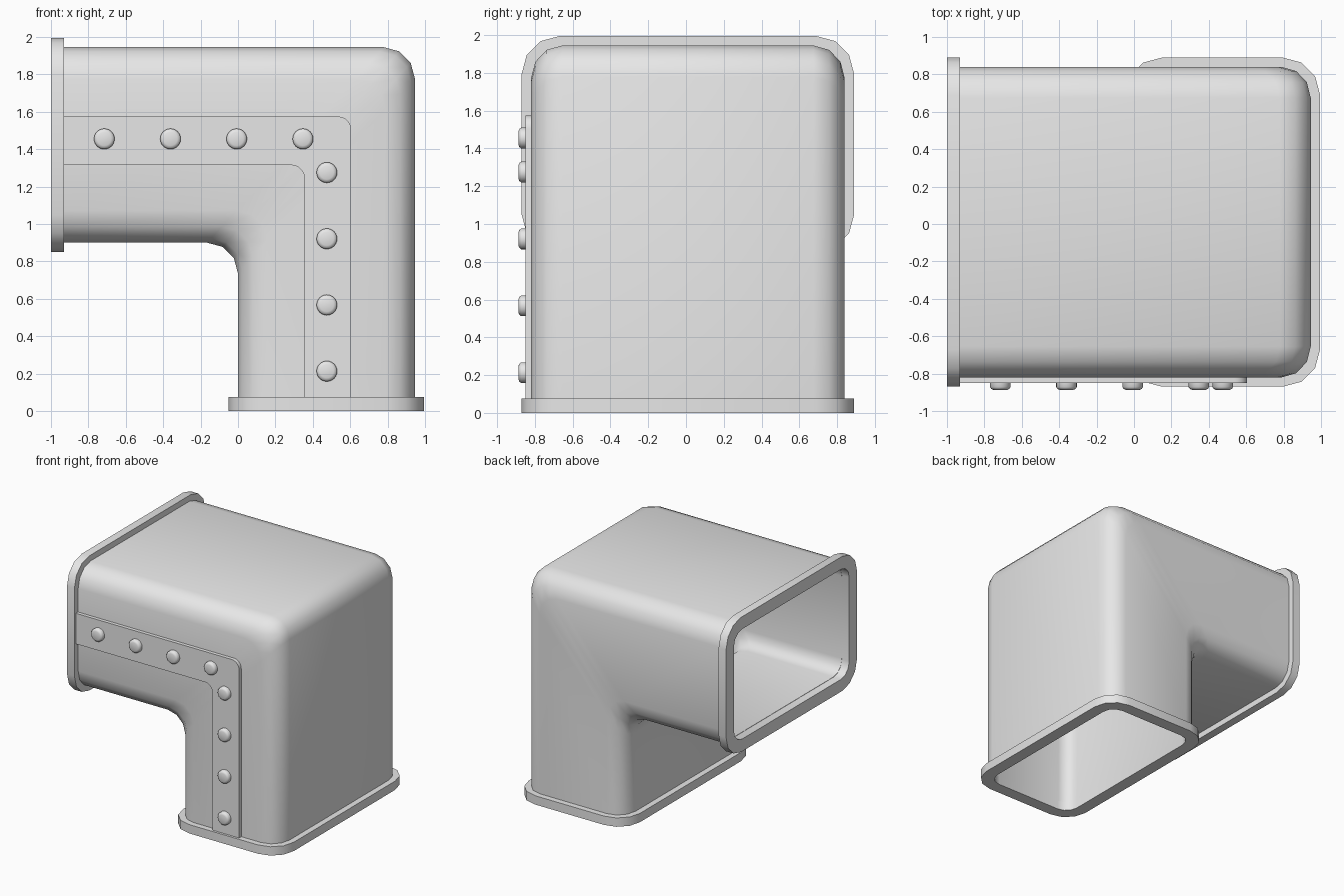
import bpy, bmesh, math
from mathutils import Vector

cube = bpy.data.objects.get("Cube")
if cube:
    bpy.data.objects.remove(cube, do_unlink=True)

steel = bpy.data.materials.new("light_grey_metal")
steel.use_nodes = True
GREY = (0.8, 0.8, 0.8, 1)
steel.diffuse_color = GREY
steel.node_tree.nodes["Principled BSDF"].inputs["Base Color"].default_value = GREY

Y_MID = 0.01      # middle of the duct's width
HALF = 0.83       # half of the duct's width
WALL = 0.055
BEND = 0.165      # radius of the bend and of the section corners
LIP = 0.05        # how far the flanges stand out


def finish(name, bm):
    bmesh.ops.recalc_face_normals(bm, faces=bm.faces)
    mesh = bpy.data.meshes.new(name)
    bm.to_mesh(mesh)
    bm.free()
    mesh.materials.append(steel)
    obj = bpy.data.objects.new(name, mesh)
    bpy.context.collection.objects.link(obj)
    bpy.ops.object.select_all(action='DESELECT')
    obj.select_set(True)
    bpy.context.view_layer.objects.active = obj
    bpy.ops.object.shade_smooth_by_angle(angle=math.radians(40))
    return obj


def loft(name, rings, closed):
    """Skin a row of point rings; close it on itself or cap its ends."""
    bm = bmesh.new()
    loops = [[bm.verts.new(p) for p in ring] for ring in rings]
    pairs = list(zip(loops, loops[1:]))
    if closed:
        pairs.append((loops[-1], loops[0]))
    for a, b in pairs:
        n = len(a)
        for i in range(n):
            j = (i + 1) % n
            bm.faces.new((a[i], a[j], b[j], b[i]))
    if not closed:
        bm.faces.new(loops[0])
        bm.faces.new(loops[-1])
    return finish(name, bm)


def arc(cx, cy, r, start, end, steps=3):
    for k in range(steps + 1):
        a = math.radians(start + (end - start) * k / steps)
        yield (cx + r * math.cos(a), cy + r * math.sin(a))


def rounded_rect(u0, u1, v0, v1, r):
    corners = ((u1 - r, v1 - r, 0), (u0 + r, v1 - r, 90),
               (u0 + r, v0 + r, 180), (u1 - r, v0 + r, 270))
    return [p for u, v, a in corners for p in arc(u, v, r, a, a + 90)]


# Elbow duct: sections spanned between the inside and outside of the bend
inside = [(-0.93, 0.9), *arc(-BEND, 0.9 - BEND, BEND, 90, 0), (0, 0.075)]
outside = [(-0.93, 1.945), *arc(0.945 - BEND, 1.945 - BEND, BEND, 90, 0), (0.945, 0.075)]


def duct_ring(station, inset):
    a, b = Vector(inside[station]), Vector(outside[station])
    section = rounded_rect(inset, 1 - inset, Y_MID - HALF + inset,
                           Y_MID + HALF - inset, BEND - inset)
    return [(p.x, y, p.y) for p, y in ((a.lerp(b, d), y) for d, y in section)]


stations = range(len(inside))
loft("elbow_duct", [duct_ring(s, 0) for s in stations]
     + [duct_ring(s, WALL) for s in reversed(stations)], True)


# Flanges: flat rounded frames around both openings
def flange(name, low, high, place, t0, t1):
    def outline(grow, r):
        return rounded_rect(low - grow, high + grow, Y_MID - HALF - grow,
                            Y_MID + HALF + grow, r)
    outer, inner = outline(LIP, 0.2), outline(-WALL, BEND - WALL)
    rings = [[place(u, v, t) for u, v in shape]
             for shape, t in ((outer, t0), (outer, t1), (inner, t1), (inner, t0))]
    loft(name, rings, True)


flange("side_flange", 0.9, 1.945, lambda u, v, t: (t, v, u), -1.0, -0.93)
flange("bottom_flange", 0, 0.945, lambda u, v, t: (u, v, t), 0, 0.075)

# Bent cover strip on the front
strip = [(-0.94, 1.575), *arc(0.535, 1.505, 0.07, 90, 0, 5), (0.605, 0.07),
         (0.355, 0.07), *arc(0.285, 1.245, 0.07, 0, 90, 5), (-0.94, 1.315)]
loft("cover_strip", [[(x, y, z) for x, z in strip] for y in (-0.85, -0.81)], False)

# Rivets along the strip
spots = [(-0.715 + 0.354 * i, 1.455) for i in range(4)]
spots += [(0.475, 1.275 - 0.354 * i) for i in range(4)]
for n, (x, z) in enumerate(spots):
    rings = []
    for r, y in ((0.055, -0.84), (0.055, -0.872), (0.048, -0.882), (0.036, -0.887)):
        circle = list(arc(x, z, r, 0, 360, 24))[:-1]
        rings.append([(px, y, pz) for px, pz in circle])
    loft(f"rivet_{n + 1}", rings, False)
